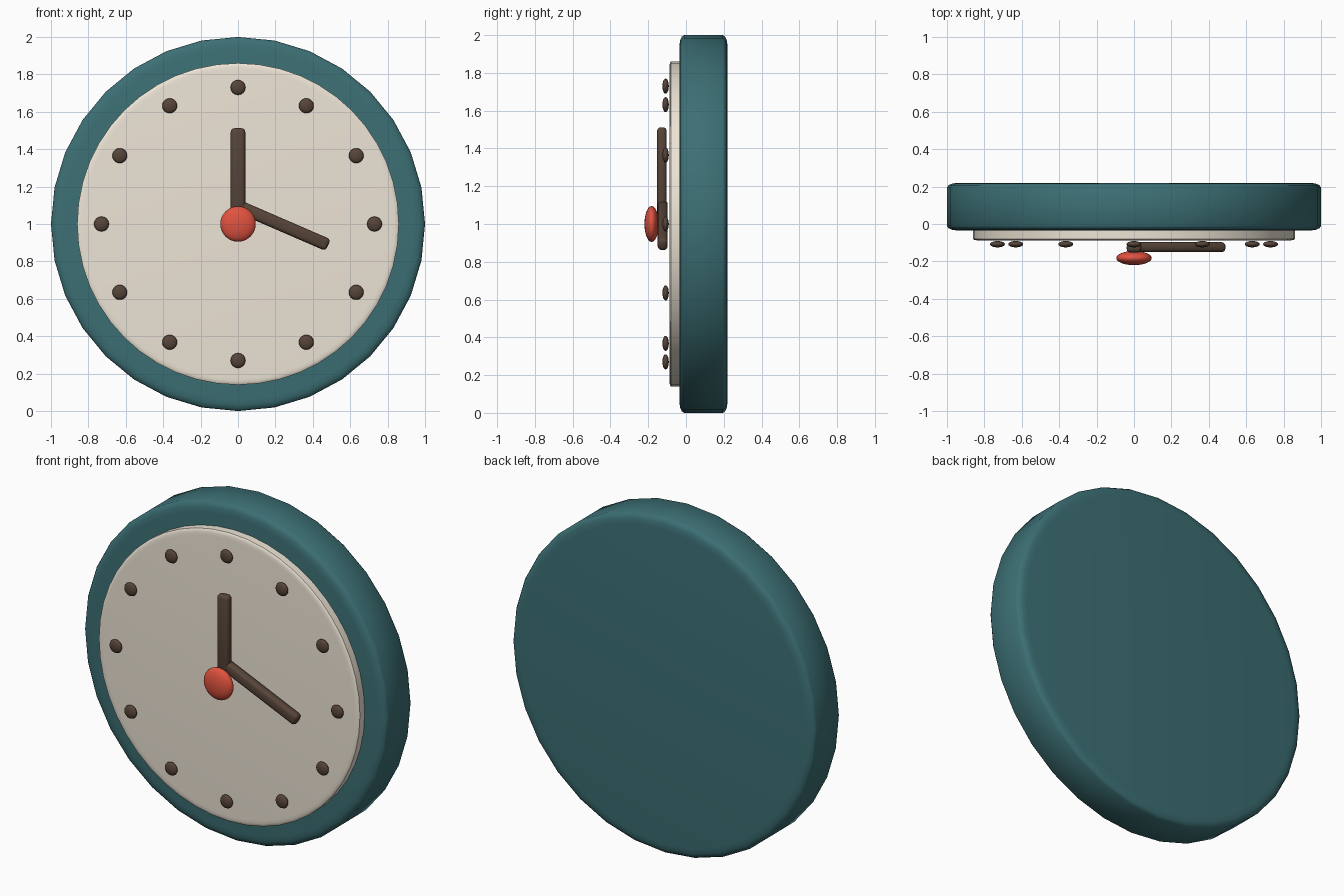
import bpy, bmesh, math
from mathutils import Matrix, Vector

if "Cube" in bpy.data.objects:
    bpy.data.objects.remove(bpy.data.objects["Cube"])


def material(name, rgb):
    m = bpy.data.materials.new(name)
    m.diffuse_color = (*rgb, 1)
    m.use_nodes = True
    m.node_tree.nodes["Principled BSDF"].inputs["Base Color"].default_value = m.diffuse_color
    return m


TEAL = material("teal", (0.045, 0.16, 0.175))
CREAM = material("cream", (0.85, 0.78, 0.67))
BROWN = material("brown", (0.095, 0.058, 0.04))
RED = material("red", (0.75, 0.085, 0.05))


def finish(bm, name, mat, angle=40):
    bmesh.ops.recalc_face_normals(bm, faces=bm.faces)
    me = bpy.data.meshes.new(name)
    bm.to_mesh(me)
    bm.free()
    me.materials.append(mat)
    ob = bpy.data.objects.new(name, me)
    bpy.context.collection.objects.link(ob)
    bpy.ops.object.select_all(action='DESELECT')
    bpy.context.view_layer.objects.active = ob
    ob.select_set(True)
    bpy.ops.object.shade_smooth_by_angle(angle=math.radians(angle))
    return ob


def disc(name, radius, y0, y1, bevel_r, bevel_y, mat, sides=32, steps=3):
    """Disc facing -y with rounded rims, built as stacked rings."""
    arc = [(radius - bevel_r * (1 - math.sin(t)), bevel_y * (1 - math.cos(t)))
           for t in (math.pi / 2 * i / steps for i in range(steps + 1))]
    profile = [(r, y0 + d) for r, d in arc] + [(r, y1 - d) for r, d in reversed(arc)]
    bm = bmesh.new()
    rings = [[bm.verts.new((r * math.sin(a), y, 1 + r * math.cos(a)))
              for a in (math.tau * i / sides for i in range(sides))]
             for r, y in profile]
    for a, b in zip(rings, rings[1:]):
        for i in range(sides):
            j = (i + 1) % sides
            bm.faces.new((a[i], a[j], b[j], b[i]))
    bm.faces.new(rings[0])
    bm.faces.new(rings[-1])
    return finish(bm, name, mat)


def button(name, x, y, z, radius, depth, mat, u=24, v=14):
    """Flattened sphere facing -y."""
    bm = bmesh.new()
    bmesh.ops.create_uvsphere(bm, u_segments=u, v_segments=v, radius=1)
    bm.transform(Matrix.Translation((x, y, z))
                 @ Matrix.Diagonal((radius, depth, radius, 1))
                 @ Matrix.Rotation(math.pi / 2, 4, 'X'))
    return finish(bm, name, mat, 60)


def hand(name, start, end, width, y0, y1):
    """Rounded bar between two (x, z) points."""
    s, e = Vector(start), Vector(end)
    d, c = e - s, (s + e) / 2
    bm = bmesh.new()
    bmesh.ops.create_cube(bm, size=1)
    bm.transform(Matrix.Diagonal((d.length, y1 - y0, width, 1)))
    bmesh.ops.bevel(bm, geom=bm.edges[:], offset=0.02, segments=3,
                    profile=0.5, affect='EDGES')
    bm.transform(Matrix.Translation((c.x, (y0 + y1) / 2, c.y))
                 @ Matrix.Rotation(-math.atan2(d.y, d.x), 4, 'Y'))
    return finish(bm, name, BROWN)


# case and dial
disc("case", 1.0, -0.035, 0.22, 0.06, 0.025, TEAL)
disc("dial", 0.86, -0.088, 0.0, 0.035, 0.008, CREAM, sides=48)

# hour markers
for i in range(12):
    a = math.tau * i / 12
    button(f"hour_marker_{i + 1}", 0.73 * math.sin(a), -0.108,
           1 + 0.73 * math.cos(a), 0.04, 0.017, BROWN, 16, 10)

# hands and centre cap
hand("minute_hand", (0, 1.04), (0, 1.512), 0.078, -0.153, -0.102)
hand("hour_hand", (-0.01, 1.1), (0.482, 0.887), 0.068, -0.15, -0.097)
button("centre_cap", 0, -0.182, 1, 0.095, 0.038, RED)
